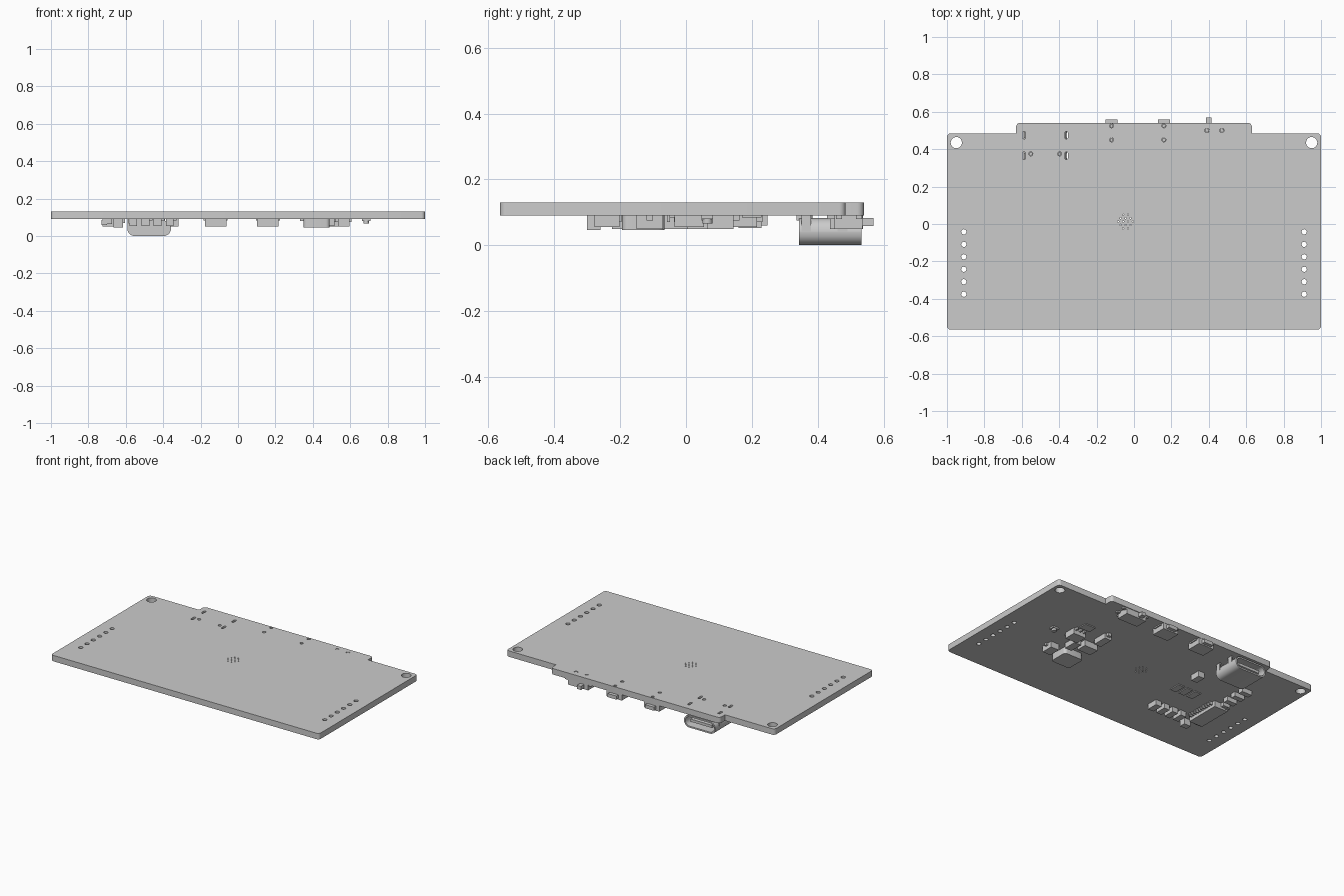
import bpy
from math import sin, cos, pi

cube = bpy.data.objects.get("Cube")
if cube:
    bpy.data.objects.remove(cube, do_unlink=True)

grey = bpy.data.materials.new("plain_grey")
grey.use_nodes = True
grey.diffuse_color = (.6, .6, .6, 1)
grey.node_tree.nodes["Principled BSDF"].inputs["Base Color"].default_value = grey.diffuse_color

BOARD_BOTTOM, BOARD_TOP = .09, .13


def circle(x, y, r, n=16):
    return [(x + r * cos(2 * pi * i / n), y + r * sin(2 * pi * i / n)) for i in range(n)]


def rounded(corners, steps=5):
    """Outline from (x, y, radius) corners, each rounded by a quadratic arc."""
    points = []
    for i, (x, y, r) in enumerate(corners):
        if not r:
            points.append((x, y))
            continue
        ends = []
        for other in (corners[i - 1], corners[(i + 1) % len(corners)]):
            dx, dy = other[0] - x, other[1] - y
            length = (dx * dx + dy * dy) ** .5
            ends.append((x + dx / length * r, y + dy / length * r))
        (ax, ay), (bx, by) = ends
        cx, cy = ax + bx - x, ay + by - y
        for k in range(steps + 1):
            t = k / steps * pi / 2
            points.append((cx + (bx - cx) * sin(t) + (ax - cx) * cos(t),
                           cy + (by - cy) * sin(t) + (ay - cy) * cos(t)))
    return points


def rectangle(x, y, w, h, r=0):
    return rounded([(x + sx * w / 2, y + sy * h / 2, r)
                    for sx, sy in ((-1, -1), (1, -1), (1, 1), (-1, 1))])


def extrude(name, outlines, start, end, along_y=False):
    """Filled outline with holes, extruded along z (or y, for an x-z profile)."""
    curve = bpy.data.curves.new(name, "CURVE")
    curve.dimensions = "2D"
    curve.fill_mode = "BOTH"
    curve.extrude = abs(end - start) / 2
    for points in outlines:
        spline = curve.splines.new("POLY")
        spline.points.add(len(points) - 1)
        for p, (x, y) in zip(spline.points, points):
            p.co = (x, y, 0, 1)
        spline.use_cyclic_u = True
    obj = bpy.data.objects.new(name, curve)
    bpy.context.collection.objects.link(obj)
    middle = (start + end) / 2
    obj.location = (0, middle, 0) if along_y else (0, 0, middle)
    if along_y:
        obj.rotation_euler.x = pi / 2
    bpy.ops.object.select_all(action="DESELECT")
    obj.select_set(True)
    bpy.context.view_layer.objects.active = obj
    bpy.ops.object.convert(target="MESH")
    obj = bpy.context.object
    obj.data.materials.clear()
    obj.data.materials.append(grey)
    bpy.ops.object.shade_smooth_by_angle()
    return obj


def block(name, x, y, w, d, low=.05, high=BOARD_BOTTOM, r=0):
    return extrude(name, [rectangle(x, y, w, d, r)], low, high)


# Circuit board with a raised back tab and all its drilled holes
half = [(1, -.565, .02), (1, .485, .02), (.63, .485, 0), (.63, .54, .02)]
outline = rounded(half + [(-x, y, r) for x, y, r in reversed(half)])
holes = [circle(s * .95, .435, .03, 32) for s in (-1, 1)]
holes += [circle(s * .91, -.042 - i * .0667, .014) for s in (-1, 1) for i in range(6)]
for row, count in enumerate((2, 3, 4, 3, 2)):
    for i in range(count):
        holes.append(circle(-.045 + (i - (count - 1) / 2) * .026, .013 + (row - 2) * .018, .004, 8))
usb_x, usb_y = -.475, .42
button_xs = (-.12, .16)
switch_holes = (.39, .47)
slots = [(usb_x + s * .113, y) for s in (-1, 1) for y in (.365, .475)]
holes += [rectangle(x, y, .016, .04, .007) for x, y in slots]
holes += [circle(usb_x + s * .077, .375, .011) for s in (-1, 1)]
holes += [circle(x, y, .011) for x in button_xs for y in (.45, .525)]
holes += [circle(x, .5, .012) for x in switch_holes]
extrude("circuit_board", [outline] + holes, BOARD_BOTTOM, BOARD_TOP)

# Charging port: hollow shell, closed rear, tongue and mounting tabs
shell = rectangle(usb_x, .041, .234, .082, .04)
extrude("port_shell", [shell, rectangle(usb_x, .041, .214, .062, .03)], .345, .533, True)
extrude("port_rear", [shell], .343, .36, True)
extrude("port_tongue", [rectangle(usb_x, .041, .16, .018)], .36, .515, True)
block("port_contacts", usb_x, .345, .17, .02, .075, .095)
for x, y in slots:
    block("port_tab", x, y, .008, .03, .04, .12)
for s in (-1, 1):
    extrude("port_peg", [circle(usb_x + s * .077, .375, .009)], .075, .12)

# Push buttons overhanging the back edge
for x in button_xs:
    block("button_body", x, .488, .115, .1, .05)
    block("button_frame", x, .488, .13, .06, .082)
    block("button_plunger", x, .547, .066, .026, .058, .082)
    for y in (.45, .525):
        extrude("button_peg", [circle(x, y, .009)], .08, .125)

# Slide switch with lever, legs and pegs
block("switch_body", .43, .493, .15, .085, .05)
block("switch_lever", .4, .545, .03, .05, .058, .082)
for x in (.345, .515):
    for y in (.465, .525):
        block("switch_foot", x, y, .025, .018, .08)
for x in switch_holes:
    extrude("switch_peg", [circle(x, .5, .01)], .08, .128)
for x in (.375, .43, .485):
    block("switch_leg", x, .443, .014, .03, .08)

# Ribbon connector with a row of contacts and end clamps
block("connector_body", -.675, -.105, .1, .24, .05)
block("connector_latch", -.715, -.105, .03, .27, .06, .085)
for i in range(10):
    block("connector_pin", -.617, -.2 + i * .021, .025, .009, .07)
for y in (-.235, .025):
    block("connector_clamp", -.7, y, .05, .025, .065)

# Small components beside the connector
for i in range(4):
    block("capacitor", -.365 - i * .065, -.24, .042, .075, .055)
block("corner_capacitor", -.64, -.28, .05, .04, .047)
for y in (.09, .16, .23):
    block("resistor", -.685, y, .075, .035, .06)
block("port_capacitor", -.34, .195, .045, .07, .052)
for i in range(3):
    block("flat_chip", -.35 - i * .065, -.01, .045, .08, .084)

# Power circuit cluster
block("inductor", .42, -.13, .14, .13, .046, r=.02)
block("transistor", .565, -.11, .06, .08, .05)
block("power_chip", .4, .04, .1, .07, .05)
block("small_chip", .49, .01, .05, .09, .055)
block("diode", .385, .165, .05, .1, .055)
block("regulator", .55, .105, .09, .08, .05)
block("flat_driver", .535, .2, .08, .06, .084)
for s in (-1, 1):
    for x in (.52, .55, .58):
        block("regulator_leg", x, .105 + s * .048, .012, .02, .075)
    block("transistor_leg", .565 + s * .035, -.11, .015, .02, .075)
    block("diode_lead", .385, .165 + s * .058, .025, .02, .07)

# Indicator light with a domed lens
block("indicator_base", .685, .065, .045, .035, .08)
extrude("indicator_lens", [circle(.685, .065, .015)], .066, .08)
